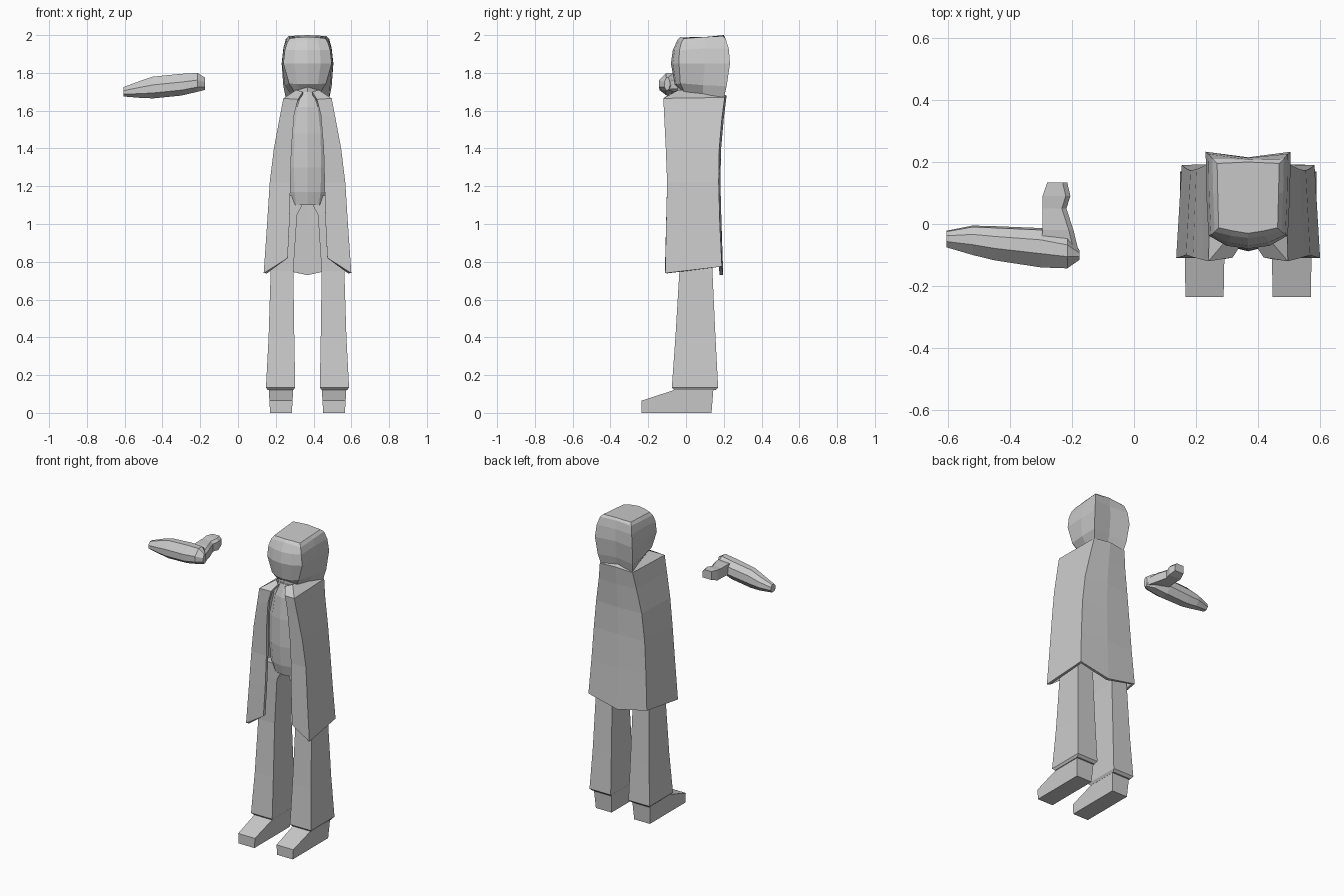
import bpy, bmesh

CX = 0.368  # centre line of the standing figure

grey = bpy.data.materials.new("plain_grey")
grey.diffuse_color = (0.6, 0.6, 0.6, 1)


def finish(name, bm, fix=True):
    if fix:
        bmesh.ops.recalc_face_normals(bm, faces=bm.faces)
    me = bpy.data.meshes.new(name)
    bm.to_mesh(me)
    bm.free()
    me.materials.append(grey)
    ob = bpy.data.objects.new(name, me)
    bpy.context.collection.objects.link(ob)
    return ob


def loft(name, rings):
    """Closed solid through rings of equal point count, capped at both ends."""
    bm = bmesh.new()
    vs = [[bm.verts.new(p) for p in r] for r in rings]
    n = len(vs[0])
    for a, b in zip(vs, vs[1:]):
        for i in range(n):
            j = (i + 1) % n
            bm.faces.new((a[i], a[j], b[j], b[i]))
    bm.faces.new(vs[0])
    bm.faces.new(vs[-1])
    return finish(name, bm)


def full_ring(half):
    """Mirror a half ring (front centre to back centre) about the centre line."""
    left = [(CX - x, y, z) for x, y, z in half]
    right = [(CX + x, y, z) for x, y, z in half[1:-1]]
    return left + right[::-1]


# Legs and shoes
leg_rows = [  # z, inner, outer, front, back
    (0.12, 0.075, 0.21, -0.06, 0.155),
    (0.135, 0.065, 0.22, -0.075, 0.17),
    (0.40, 0.07, 0.206, -0.056, 0.156),
    (0.75, 0.075, 0.195, -0.035, 0.14),
    (1.05, 0.055, 0.17, -0.04, 0.14),
    (1.15, 0.0, 0.15, -0.04, 0.14),
]
shoe_profile = [(-0.235, 0), (0.135, 0), (0.145, 0.125),
                (-0.05, 0.125), (-0.235, 0.065)]
for side, s in (("left", -1), ("right", 1)):
    loft(side + "_trouser_leg",
         [[(CX + s * i, f, z), (CX + s * o, f, z),
           (CX + s * o, b, z), (CX + s * i, b, z)] for z, i, o, f, b in leg_rows])
    loft(side + "_shoe",
         [[(CX + s * (x + g * z), y, z) for y, z in shoe_profile]
          for x, g in ((0.083, -0.06), (0.198, 0.06))])

# Shirt
shirt_rows = [  # z, half width, front centre, front side, back
    (1.10, 0.10, -0.055, -0.045, 0.14),
    (1.17, 0.115, -0.075, -0.06, 0.145),
    (1.30, 0.12, -0.088, -0.07, 0.145),
    (1.48, 0.115, -0.085, -0.07, 0.145),
    (1.62, 0.09, -0.075, -0.06, 0.16),
    (1.70, 0.05, -0.05, -0.04, 0.13),
]
loft("shirt", [full_ring([(0, c, z), (w * 0.6, f, z), (w, f + 0.04, z),
                          (w, b, z), (0, b, z)]) for z, w, c, f, b in shirt_rows])

# Neck
loft("neck", [full_ring([(0, -0.045, z), (w, -0.02, z), (w, 0.12, z), (0, 0.14, z)])
              for z, w in ((1.66, 0.065), (1.75, 0.055))])

# Open long coat: each row runs from the front opening round to the back centre
coat_rows = [
    [(0.025, -0.07, 1.70), (0.06, -0.04, 1.71), (0.065, 0.12, 1.70), (0, 0.16, 1.70)],
    [(0.05, -0.108, 1.66), (0.128, -0.12, 1.665), (0.12, 0.205, 1.67), (0, 0.215, 1.68)],
    [(0.07, -0.112, 1.58), (0.148, -0.115, 1.56), (0.138, 0.19, 1.56), (0, 0.20, 1.56)],
    [(0.085, -0.107, 1.40), (0.178, -0.107, 1.40), (0.167, 0.176, 1.40), (0, 0.186, 1.40)],
    [(0.09, -0.10, 1.22), (0.20, -0.10, 1.22), (0.186, 0.173, 1.22), (0, 0.182, 1.22)],
    [(0.095, -0.105, 1.02), (0.214, -0.105, 1.0), (0.20, 0.179, 1.0), (0, 0.188, 1.0)],
    [(0.105, -0.11, 0.82), (0.232, -0.11, 0.74), (0.214, 0.19, 0.775), (0, 0.197, 0.73)],
]
bm = bmesh.new()
grid = []
for row in coat_rows:
    pts = [(CX - x, y, z) for x, y, z in row]
    pts += [(CX + x, y, z) for x, y, z in row[-2::-1]]
    grid.append([bm.verts.new(p) for p in pts])
for a, b in zip(grid, grid[1:]):
    for i in range(len(a) - 1):
        bm.faces.new((a[i], a[i + 1], b[i + 1], b[i]))
coat = finish("long_coat", bm, fix=False)
wall = coat.modifiers.new("cloth_thickness", "SOLIDIFY")
wall.thickness = 0.02
wall.offset = -1

# Head: front centre, cheek, rim, side, back corner, back centre
head_rows = [
    [(0, -0.03, 1.71), (0.04, -0.025, 1.71), (0.07, -0.01, 1.70),
     (0.09, 0.09, 1.69), (0.115, 0.20, 1.665), (0, 0.19, 1.69)],
    [(0, -0.06, 1.74), (0.055, -0.052, 1.74), (0.098, -0.03, 1.745),
     (0.12, 0.09, 1.735), (0.128, 0.215, 1.73), (0, 0.205, 1.74)],
    [(0, -0.08, 1.85), (0.07, -0.07, 1.85), (0.128, -0.037, 1.85),
     (0.135, 0.10, 1.85), (0.137, 0.233, 1.85), (0, 0.215, 1.85)],
    [(0, -0.07, 1.92), (0.065, -0.06, 1.92), (0.12, -0.035, 1.92),
     (0.126, 0.10, 1.93), (0.128, 0.226, 1.93), (0, 0.213, 1.93)],
    [(0, -0.045, 1.975), (0.055, -0.038, 1.97), (0.108, -0.025, 1.96),
     (0.113, 0.10, 1.972), (0.115, 0.21, 1.98), (0, 0.208, 1.985)],
    [(0, -0.03, 1.99), (0.05, -0.022, 1.988), (0.095, -0.012, 1.982),
     (0.098, 0.10, 1.99), (0.10, 0.195, 1.995), (0, 0.20, 2.0)],
]
loft("head", [full_ring(r) for r in head_rows])

# Separate floating hand: palm lofted along x, thumb along y
palm_rows = [  # x, front, back, bottom, top
    (-0.605, -0.075, -0.022, 1.675, 1.725),
    (-0.52, -0.10, -0.005, 1.668, 1.757),
    (-0.45, -0.117, -0.007, 1.665, 1.78),
    (-0.30, -0.14, -0.013, 1.68, 1.795),
    (-0.215, -0.143, -0.035, 1.70, 1.80),
    (-0.175, -0.115, -0.085, 1.71, 1.775),
]
section = [(0.0, 0.25), (0.3, 0.0), (0.75, 0.0), (1.0, 0.35),
           (0.95, 0.75), (0.7, 1.0), (0.35, 1.0), (0.0, 0.62)]
loft("floating_palm", [[(x, f + u * (b - f), lo + v * (hi - lo)) for u, v in section]
                       for x, f, b, lo, hi in palm_rows])
thumb_rows = [  # y, left, right, bottom, top
    (-0.09, -0.30, -0.178, 1.715, 1.775),
    (-0.02, -0.295, -0.195, 1.715, 1.785),
    (0.05, -0.295, -0.218, 1.72, 1.785),
    (0.09, -0.295, -0.205, 1.72, 1.79),
    (0.133, -0.28, -0.215, 1.735, 1.79),
]
loft("floating_thumb", [[(l, y, lo), (r, y, lo), (r, y, hi - 0.015),
                         (r - 0.015, y, hi), (l, y, hi)]
                        for y, l, r, lo, hi in thumb_rows])
